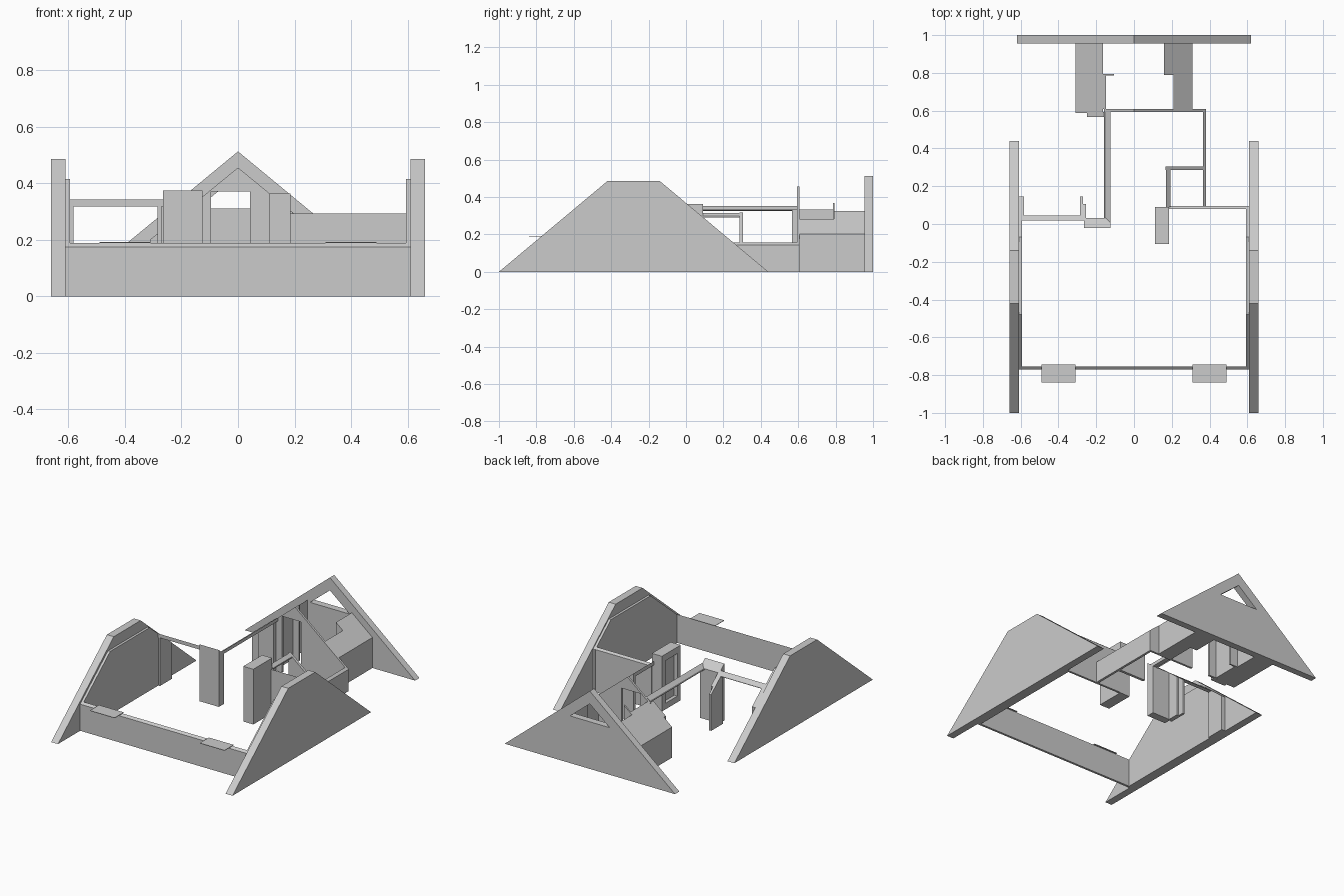
import bpy, bmesh
from mathutils import Vector

if "Cube" in bpy.data.objects:
    bpy.data.objects.remove(bpy.data.objects["Cube"])


def prism(name, pts, axis, a, b):
    """Extrude a profile: axis 'x' takes (y, z) points, axis 'y' takes (x, z) points."""
    def place(p, d):
        return Vector((d, p[0], p[1])) if axis == 'x' else Vector((p[0], d, p[1]))
    bm = bmesh.new()
    lo = [bm.verts.new(place(p, a)) for p in pts]
    hi = [bm.verts.new(place(p, b)) for p in pts]
    n = len(pts)
    bm.faces.new(lo)
    bm.faces.new(hi[::-1])
    for i in range(n):
        j = (i + 1) % n
        bm.faces.new((lo[i], hi[i], hi[j], lo[j]))
    bmesh.ops.recalc_face_normals(bm, faces=bm.faces)
    me = bpy.data.meshes.new(name)
    bm.to_mesh(me)
    bm.free()
    ob = bpy.data.objects.new(name, me)
    bpy.context.collection.objects.link(ob)
    return ob


def box(name, x0, x1, y0, y1, z0, z1):
    return prism(name, [(x0, z0), (x1, z0), (x1, z1), (x0, z1)], 'y', y0, y1)


def cut(ob, cutter):
    m = ob.modifiers.new("opening", 'BOOLEAN')
    m.object = cutter
    m.solver = 'EXACT'
    cutter.hide_render = True
    cutter.hide_viewport = True
    cutter.display_type = 'WIRE'


def cross_roof(x):
    """Ceiling height below the rear gable roof."""
    return 0.455 - 0.82 * abs(x)


def main_roof(y):
    """Ceiling height below the rear slope of the main roof."""
    return 0.415 - 0.82 * (y + 0.07)


def under_cross(name, x0, x1, y0, y1, z0=0):
    return prism(name, [(x0, z0), (x1, z0), (x1, cross_roof(x1)), (x0, cross_roof(x0))], 'y', y0, y1)


def under_main(name, x0, x1, y0, y1, z0=0):
    return prism(name, [(y0, z0), (y1, z0), (y1, main_roof(y1)), (y0, main_roof(y0))], 'x', x0, x1)


# side gable walls with inner lining
outer = [(-1, 0), (-0.42, 0.485), (-0.14, 0.485), (0.44, 0)]
for side, s, end in (("left", -1, 0.145), ("right", 1, 0.095)):
    prism(side + "_gable_wall", outer, 'x', s * 0.61, s * 0.66)
    lining = [(-0.77, 0), (-0.77, 0.175), (-0.48, 0.415), (-0.07, 0.415),
              (end, main_roof(end)), (end, 0)]
    prism(side + "_wall_lining", lining, 'x', s * 0.594, s * 0.61)
    # window sills on the front knee wall
    box(side + "_window_sill", s * 0.31, s * 0.49, -0.84, -0.745, 0.189, 0.192)

# front knee wall
prism("front_knee_wall", [(-0.77, 0), (-0.77, 0.175), (-0.755, 0.188), (-0.755, 0)], 'x', -0.61, 0.61)

# rear gable wall with triangular window
rear = prism("rear_gable_wall", [(-0.62, 0), (0.62, 0), (0, 0.512)], 'y', 0.955, 1.0)
cut(rear, prism("gable_window_cutter", [(-0.144, 0.31), (0.144, 0.31), (0, 0.428)], 'y', 0.9, 1.05))

# rear partition with doorway
prism("rear_partition",
      [(-0.16, 0), (-0.095, 0), (-0.095, 0.37), (0.042, 0.37), (0.042, 0), (0.38, 0),
       (0.38, cross_roof(0.38)), (0, 0.455), (-0.16, cross_roof(0.16))], 'y', 0.594, 0.608)

# closets under the rear roof slopes
under_cross("left_closet", -0.31, -0.163, 0.587, 0.955)
under_cross("left_closet_step", -0.25, -0.14, 0.567, 0.594)
under_cross("left_closet_panel", -0.163, -0.148, 0.608, 0.795)
under_cross("left_closet_return", -0.148, -0.105, 0.785, 0.795)
under_cross("right_closet_front", 0.21, 0.31, 0.608, 0.79)
under_cross("right_closet_back", 0.16, 0.31, 0.79, 0.955)

# left opening: header, jambs, pier
under_main("left_jamb", -0.605, -0.582, 0.02, 0.145)
under_main("left_header", -0.594, -0.265, 0.018, 0.045, 0.318)
under_main("inner_jamb", -0.285, -0.27, 0.02, 0.145)
under_main("inner_jamb_stop", -0.27, -0.255, 0.03, 0.105)
under_main("left_pier", -0.265, -0.125, -0.02, 0.032)

# hall beam running back to the partition
under_cross("hall_beam", -0.158, -0.125, 0.0, 0.594, 0.33)

# right pier with recessed face
pier = box("right_pier", 0.112, 0.185, -0.105, 0.09, 0, 0.363)
cut(pier, box("pier_recess_cutter", 0.05, 0.135, -0.07, 0.055, 0.04, 0.32))

# right room walls
under_main("right_cross_wall", 0.185, 0.6, 0.08, 0.094)
under_cross("right_low_wall", 0.364, 0.38, 0.09, 0.6)
under_cross("right_short_wall", 0.168, 0.38, 0.287, 0.305)
under_cross("right_door_header", 0.17, 0.192, 0.09, 0.29, 0.29)
